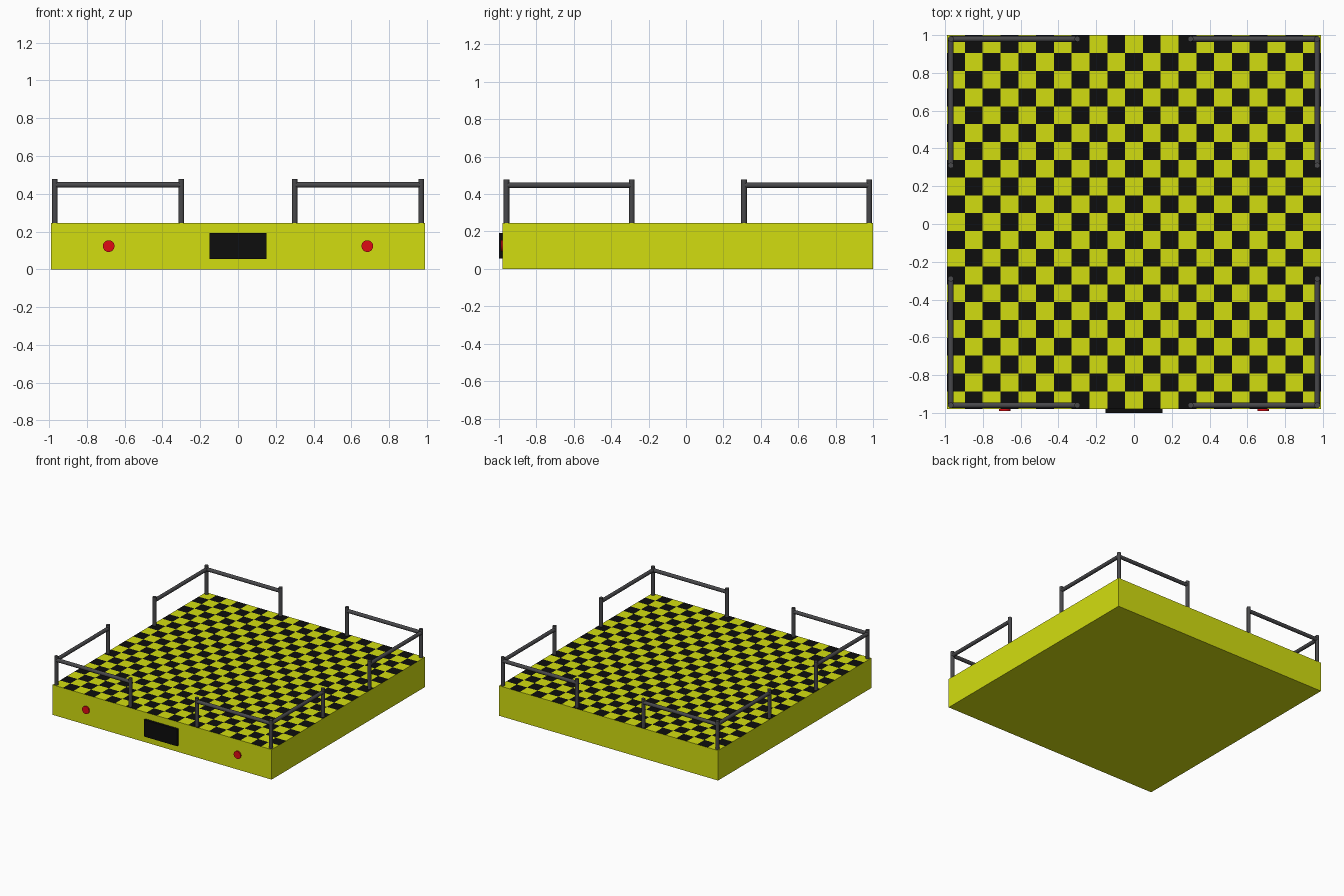
import bpy, bmesh
from mathutils import Vector

if "Cube" in bpy.data.objects:
    bpy.data.objects.remove(bpy.data.objects["Cube"])

HALF = 0.99      # half width of the square platform
TOP = 0.245      # deck height
CY = 0.01        # platform centre in y (front plate takes up the rest)
N = 21           # checker tiles per side


def material(name, rgb):
    m = bpy.data.materials.new(name)
    m.diffuse_color = (*rgb, 1)
    m.use_nodes = True
    m.node_tree.nodes["Principled BSDF"].inputs["Base Color"].default_value = m.diffuse_color
    return m


YELLOW = material("yellow", (0.65, 0.73, 0.005))
BLACK = material("black", (0.004, 0.004, 0.004))
RED = material("red", (0.74, 0.003, 0.007))
DARK = material("dark_grey", (0.065, 0.065, 0.07))


def box(name, lo, hi, mat):
    lo, hi = Vector(lo), Vector(hi)
    bpy.ops.mesh.primitive_cube_add(size=1, location=(lo + hi) / 2)
    ob = bpy.context.object
    ob.name = name
    ob.scale = hi - lo
    bpy.ops.object.transform_apply(location=False, rotation=False, scale=True)
    ob.data.materials.append(mat)
    return ob


def rod(name, a, b, radius, mat, sides=16):
    a, b = Vector(a), Vector(b)
    bpy.ops.mesh.primitive_cylinder_add(
        vertices=sides, radius=radius, depth=(b - a).length, location=(a + b) / 2,
        rotation=(b - a).to_track_quat('Z', 'Y').to_euler())
    ob = bpy.context.object
    ob.name = name
    ob.data.materials.append(mat)
    bpy.ops.object.shade_smooth_by_angle()
    return ob


# Platform body, open on top where the deck sits
body = box("platform_body", (-HALF, CY - HALF, 0), (HALF, CY + HALF, TOP), YELLOW)
bm = bmesh.new()
bm.from_mesh(body.data)
bmesh.ops.delete(bm, geom=[f for f in bm.faces if f.normal.z > 0.5], context='FACES_ONLY')
bm.to_mesh(body.data)
bm.free()

# Checkered deck
bpy.ops.mesh.primitive_grid_add(x_subdivisions=N, y_subdivisions=N, size=2 * HALF,
                                location=(0, CY, TOP))
deck = bpy.context.object
deck.name = "checkered_deck"
deck.data.materials.append(YELLOW)
deck.data.materials.append(BLACK)
tile = 2 * HALF / N
for face in deck.data.polygons:
    col = int((face.center.x + HALF) / tile)
    row = int((face.center.y + HALF) / tile)
    face.material_index = (col + row) % 2

# Corner guard rails: three posts and two bars in each corner
OUT, INN, RAIL_Z, POST_Z, R = 0.97, 0.30, 0.447, 0.478, 0.015
for sx, side in ((-1, "left"), (1, "right")):
    for sy, end in ((-1, "front"), (1, "back")):
        tag = f"{end}_{side}"
        spots = {"corner": (OUT, OUT), "inner": (INN, OUT), "side": (OUT, INN)}
        for key, (x, y) in spots.items():
            px, py = sx * x, CY + sy * y
            rod(f"{tag}_{key}_post", (px, py, TOP - 0.01), (px, py, POST_Z), R, DARK)
        corner = (sx * OUT, CY + sy * OUT, RAIL_Z)
        rod(f"{tag}_cross_rail", corner, (sx * INN, CY + sy * OUT, RAIL_Z), R, DARK)
        rod(f"{tag}_side_rail", corner, (sx * OUT, CY + sy * INN, RAIL_Z), R, DARK)
    # Round front lights
    front = CY - HALF
    rod(f"{side}_light", (sx * 0.685, front + 0.01, 0.123),
        (sx * 0.685, front - 0.01, 0.123), 0.031, RED, 24)

# Front panel
box("front_panel", (-0.15, -1.0, 0.055), (0.15, -0.97, 0.192), BLACK)
